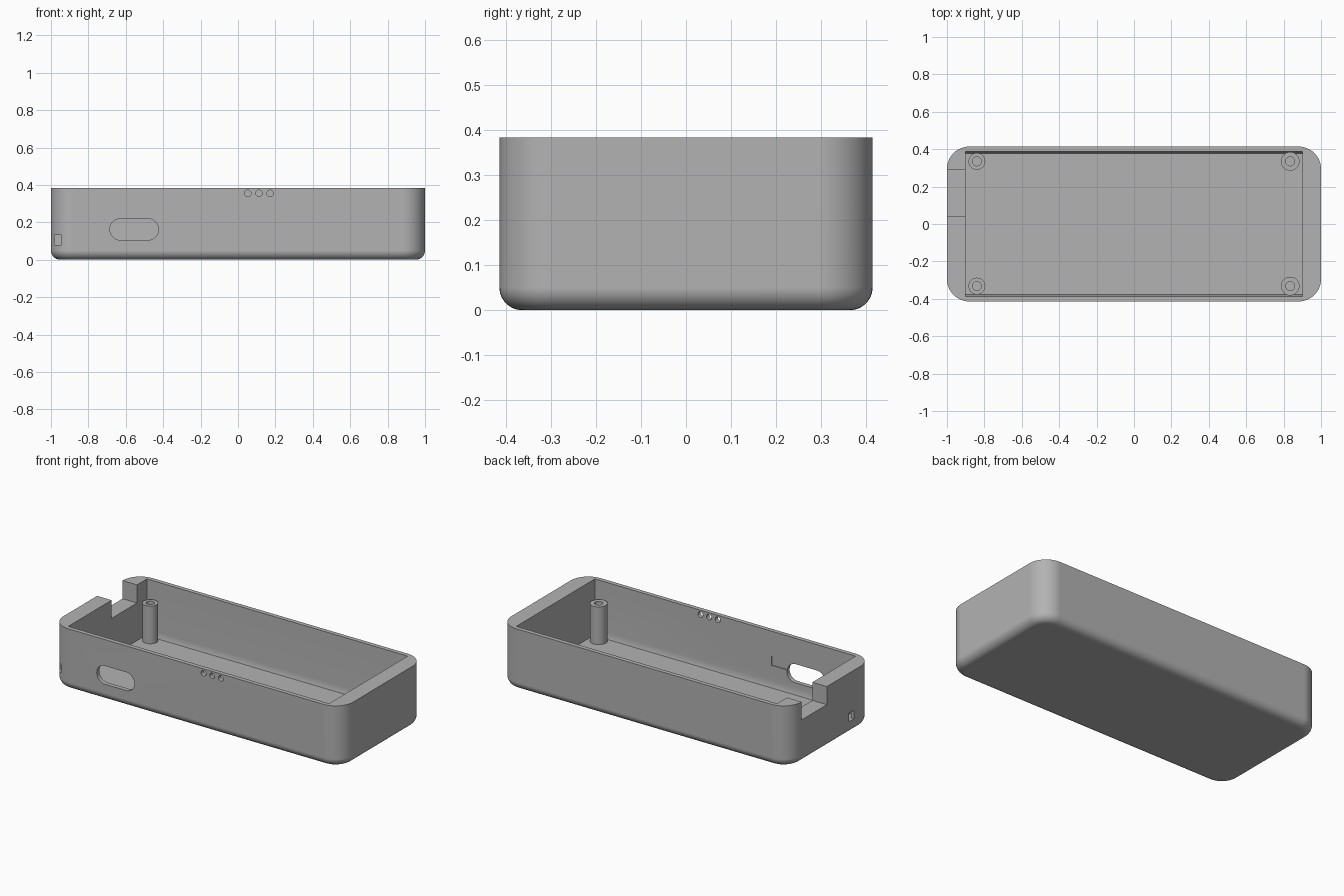
import bpy, bmesh, math
from mathutils import Matrix, Vector

if "Cube" in bpy.data.objects:
    bpy.data.objects.remove(bpy.data.objects["Cube"], do_unlink=True)

HALF_Y, HEIGHT, FLOOR, STEP = 0.414, 0.383, 0.035, 0.27

grey = bpy.data.materials.new("plain grey plastic")
grey.use_nodes = True
grey.diffuse_color = (0.45, 0.45, 0.45, 1)
grey.node_tree.nodes["Principled BSDF"].inputs["Base Color"].default_value = grey.diffuse_color


def to_object(name, bm):
    bmesh.ops.recalc_face_normals(bm, faces=bm.faces)
    mesh = bpy.data.meshes.new(name)
    bm.to_mesh(mesh)
    bm.free()
    mesh.materials.append(grey)
    ob = bpy.data.objects.new(name, mesh)
    bpy.context.collection.objects.link(ob)
    return ob


def box_mesh(x, y, z):
    bm = bmesh.new()
    size = [b - a for a, b in (x, y, z)]
    centre = Vector([(a + b) / 2 for a, b in (x, y, z)])
    bmesh.ops.create_cube(bm, size=1, matrix=Matrix.Translation(centre) @ Matrix.Diagonal((*size, 1)))
    return bm


def box(name, x, y, z):
    return to_object(name, box_mesh(x, y, z))


def cylinder(name, radius, length, centre, along_y=False, sides=32):
    bm = bmesh.new()
    turn = Matrix.Rotation(math.pi / 2 if along_y else 0, 4, "X")
    bmesh.ops.create_cone(bm, cap_ends=True, segments=sides, radius1=radius, radius2=radius,
                          depth=length, matrix=Matrix.Translation(centre) @ turn)
    return to_object(name, bm)


def bevel(bm, edges, radius, segments):
    bmesh.ops.bevel(bm, geom=edges, offset=radius, offset_type="OFFSET",
                    segments=segments, profile=0.5, affect="EDGES")


def cut(ob, cutters):
    for cutter in cutters:
        cutter.hide_render = True
        mod = ob.modifiers.new("cut", "BOOLEAN")
        mod.operation, mod.solver, mod.object = "DIFFERENCE", "EXACT", cutter
    graph = bpy.context.evaluated_depsgraph_get()
    mesh = bpy.data.meshes.new_from_object(ob.evaluated_get(graph))
    ob.modifiers.clear()
    ob.data = mesh
    for cutter in cutters:
        bpy.data.objects.remove(cutter, do_unlink=True)


def smooth(ob):
    bpy.ops.object.select_all(action="DESELECT")
    ob.select_set(True)
    bpy.context.view_layer.objects.active = ob
    bpy.ops.object.shade_smooth_by_angle(angle=math.radians(30))
    ob.modifiers.new("even_normals", "WEIGHTED_NORMAL").keep_sharp = True


# Outer shell with round corners and a rounded underside
bm = box_mesh((-1, 1), (-HALF_Y, HALF_Y), (0, HEIGHT))
bevel(bm, [e for e in bm.edges if abs(e.verts[0].co.z - e.verts[1].co.z) > 0.1], 0.12, 12)
bevel(bm, [e for e in bm.edges if all(v.co.z < 0.001 for v in e.verts)], 0.05, 8)
shell = to_object("case_shell", bm)

# Cavity, narrowing slightly at the foot of the long walls
bm = bmesh.new()
right = [(0.376, FLOOR), (0.387, 0.07), (0.387, 0.5)]
section = right + [(-y, z) for y, z in reversed(right)]
face = bm.faces.new([bm.verts.new((-0.9, y, z)) for y, z in section])
new = bmesh.ops.extrude_face_region(bm, geom=[face])["geom"]
bmesh.ops.translate(bm, vec=(1.8, 0, 0), verts=[v for v in new if isinstance(v, bmesh.types.BMVert)])
cutters = [to_object("cavity_cutter", bm)]

# Notch in the end wall
cutters.append(box("notch_cutter", (-1.1, -0.85), (0.04, 0.29), (STEP, 0.5)))

# Shallow recess inside the front wall, around the port
cutters.append(box("recess_cutter", (-0.899, -0.32), (-0.392, -0.3), (0.17, 0.23)))

# Rounded port opening
bm = box_mesh((-0.685, -0.425), (-0.5, -0.3), (0.105, 0.219))
bevel(bm, [e for e in bm.edges if abs(e.verts[0].co.y - e.verts[1].co.y) > 0.1], 0.0565, 10)
cutters.append(to_object("port_cutter", bm))

# Three indicator holes
for x in (0.052, 0.112, 0.172):
    cutters.append(cylinder("indicator_cutter", 0.0175, 0.2, (x, -0.4, 0.355), True, 24))

# Strap tunnel through the corner
cutters.append(box("strap_tunnel_cutter", (-0.98, -0.945), (-0.5, -0.18), (0.08, 0.133)))
cutters.append(box("strap_exit_cutter", (-1.1, -0.945), (-0.225, -0.18), (0.08, 0.133)))

cut(shell, cutters)
smooth(shell)

# Screw posts with bores
for end, x, radius in (("right", -0.84, 0.045), ("left", 0.835, 0.05)):
    for side, y in (("front", -0.332), ("back", 0.335)):
        base = FLOOR - 0.01
        post = cylinder(f"{side}_{end}_screw_post", radius, STEP - base, (x, y, (STEP + base) / 2))
        cut(post, [cylinder("bore_cutter", 0.024, 0.4, (x, y, 0.3))])
        smooth(post)
